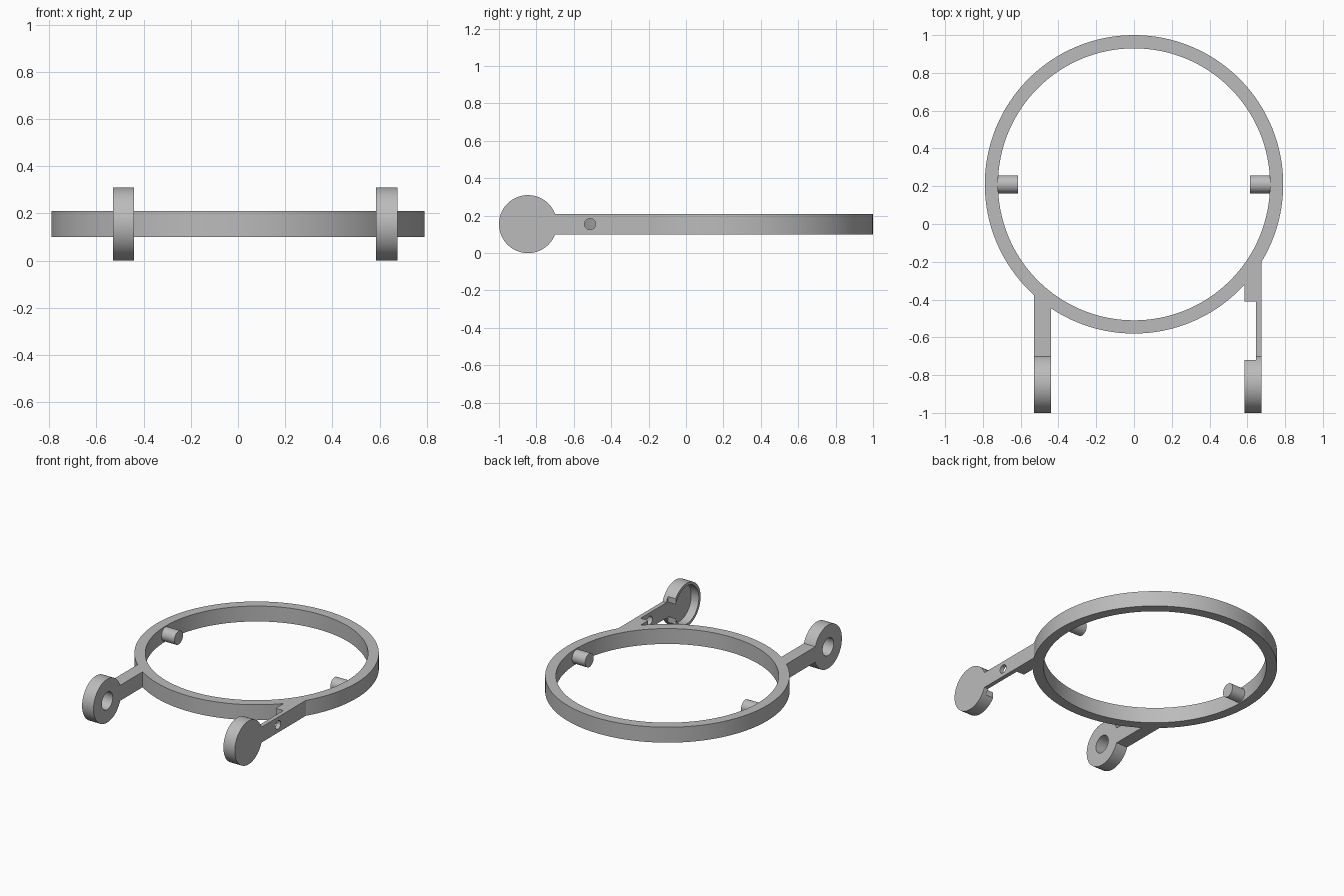
import bpy, bmesh
from math import sqrt, pi, sin, cos
from mathutils import Matrix

if "Cube" in bpy.data.objects:
    bpy.data.objects.remove(bpy.data.objects["Cube"])

MID_Z, HALF = 0.155, 0.055        # shared mid height and bar half height
RING_Y, R_OUT, R_IN = 0.21, 0.79, 0.72
HUB_Y, HUB_R = -0.845, 0.155

grey = bpy.data.materials.new("plain grey")
grey.use_nodes = True
grey.diffuse_color = (0.5, 0.5, 0.5, 1)
grey.node_tree.nodes["Principled BSDF"].inputs["Base Color"].default_value = (0.5, 0.5, 0.5, 1)


def finish(name, bm):
    bmesh.ops.recalc_face_normals(bm, faces=bm.faces)
    mesh = bpy.data.meshes.new(name)
    bm.to_mesh(mesh)
    bm.free()
    mesh.materials.append(grey)
    obj = bpy.data.objects.new(name, mesh)
    bpy.context.collection.objects.link(obj)
    return obj


def slab(name, outline, z0=MID_Z - HALF, z1=MID_Z + HALF):
    """Extrude a plan outline upward."""
    bm = bmesh.new()
    face = bm.faces.new([bm.verts.new((x, y, z0)) for x, y in outline])
    top = bmesh.ops.extrude_face_region(bm, geom=[face])["geom"]
    bmesh.ops.translate(bm, vec=(0, 0, z1 - z0),
                        verts=[v for v in top if isinstance(v, bmesh.types.BMVert)])
    return finish(name, bm)


def rod(name, x0, x1, y, radius, sides=64):
    """Cylinder lying along x at mid height."""
    bm = bmesh.new()
    place = Matrix.Translation(((x0 + x1) / 2, y, MID_Z)) @ Matrix.Rotation(pi / 2, 4, 'Y')
    bmesh.ops.create_cone(bm, cap_ends=True, segments=sides, radius1=radius,
                          radius2=radius, depth=x1 - x0, matrix=place)
    return finish(name, bm)


def combine(target, tool, operation):
    """Apply a boolean, then drop the tool."""
    mod = target.modifiers.new(operation.lower(), 'BOOLEAN')
    mod.operation, mod.solver, mod.object = operation, 'EXACT', tool
    bpy.context.view_layer.objects.active = target
    bpy.ops.object.modifier_apply(modifier=mod.name)
    bpy.data.objects.remove(tool)


def ring_edge(x0, x1, steps=8):
    """Points along the front outside of the ring between two x values."""
    xs = [x0 + (x1 - x0) * i / steps for i in range(steps + 1)]
    return [(x, RING_Y - sqrt((R_OUT - 0.002) ** 2 - x * x)) for x in xs]


# Ring: rectangular section swept round
bm = bmesh.new()
N = 128
loops = []
for i in range(N):
    a = 2 * pi * i / N
    loops.append([bm.verts.new((r * cos(a), RING_Y + r * sin(a), MID_Z + z))
                  for r, z in ((R_IN, -HALF), (R_OUT, -HALF), (R_OUT, HALF), (R_IN, HALF))])
for i in range(N):
    a, b = loops[i], loops[(i + 1) % N]
    for k in range(4):
        j = (k + 1) % 4
        bm.faces.new((a[k], a[j], b[j], b[k]))
parts = [finish("ring", bm)]

# Pivot pins on the inside of the ring
for side, name in ((1, "left_pin"), (-1, "right_pin")):
    x0, x1 = sorted((side * 0.615, side * 0.73))
    parts.append(rod(name, x0, x1, RING_Y, 0.048, 48))

# Right arm: straight bar with a bored hub
X0, X1 = -0.53, -0.44
right_arm = slab("right_arm", [(X0, -0.75), (X1, -0.75)] + ring_edge(X1, X0))
combine(right_arm, rod("hub", X0, X1, HUB_Y, HUB_R, 96), 'UNION')
combine(right_arm, rod("bore", X0 - 0.1, X1 + 0.1, HUB_Y, 0.062), 'DIFFERENCE')
parts.append(right_arm)

# Left arm: bar with a cup hub, thinned between cup and ring
X0, X1, WEB = 0.585, 0.675, 0.645
left_arm = slab("left_arm", [(X0, -0.75), (X1, -0.75)] + ring_edge(X1, X0))
combine(left_arm, rod("hub", X0, X1, HUB_Y, HUB_R, 96), 'UNION')
combine(left_arm, rod("recess", X0 - 0.1, WEB, HUB_Y, 0.135, 96), 'DIFFERENCE')
channel = slab("channel", [(X0 - 0.1, -0.72), (WEB, -0.72), (WEB, -0.41), (X0 - 0.1, -0.41)],
               -0.1, 0.5)
combine(left_arm, channel, 'DIFFERENCE')
combine(left_arm, rod("screw_hole", X0 - 0.1, X1 + 0.1, -0.513, 0.03, 32), 'DIFFERENCE')
parts.append(left_arm)

# Smooth shading with crisp edges
bpy.ops.object.select_all(action='DESELECT')
for obj in parts:
    obj.select_set(True)
bpy.context.view_layer.objects.active = parts[0]
bpy.ops.object.shade_smooth_by_angle(angle=pi / 6)
